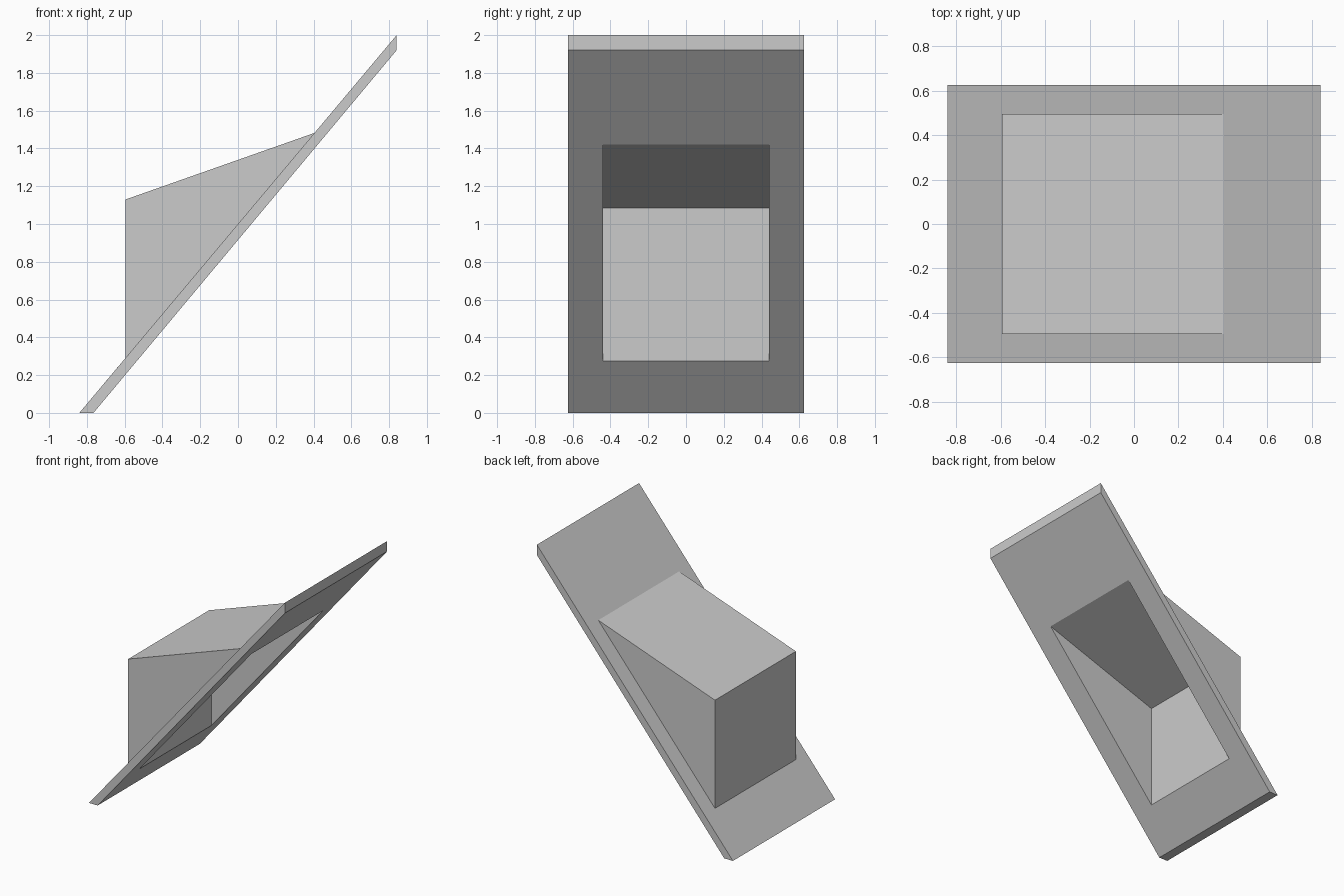
import bpy
import bmesh

cube = bpy.data.objects.get("Cube")
if cube:
    bpy.data.objects.remove(cube, do_unlink=True)

grey = bpy.data.materials.new("light grey")
grey.use_nodes = True
colour = (0.6, 0.6, 0.6, 1)
grey.diffuse_color = colour
grey.node_tree.nodes["Principled BSDF"].inputs["Base Color"].default_value = colour


def prism(name, profile, half_width):
    """Extrude an x-z outline evenly to both sides along y."""
    bm = bmesh.new()
    face = bm.faces.new([bm.verts.new((x, -half_width, z)) for x, z in profile])
    side = bmesh.ops.extrude_face_region(bm, geom=[face])["geom"]
    verts = [v for v in side if isinstance(v, bmesh.types.BMVert)]
    bmesh.ops.translate(bm, verts=verts, vec=(0, 2 * half_width, 0))
    bmesh.ops.recalc_face_normals(bm, faces=bm.faces)
    mesh = bpy.data.meshes.new(name)
    bm.to_mesh(mesh)
    bm.free()
    mesh.materials.append(grey)
    obj = bpy.data.objects.new(name, mesh)
    bpy.context.collection.objects.link(obj)
    return obj


def roof_z(x):
    return 2 * (x + 0.84) / 1.68


# Sloping roof slab with a plumb top end and a level foot
slab = prism("roof_slab", [(-0.84, 0), (-0.765, 0), (0.84, 1.92), (0.84, 2)], 0.625)

# Dormer standing on the slab
front, back = -0.595, 0.405
dormer = prism("dormer", [(front, roof_z(front)), (back, roof_z(back)), (front, 1.13)], 0.495)

# Room inside the dormer, cut through both parts from below
inner, ceiling, slope = -0.535, 1.085, 0.351
far = 0.7
room = prism("room_cutter", [(inner, 0.1), (far, 0.1), (far, ceiling + slope * (far - inner)),
                             (inner, ceiling)], 0.44)
room.hide_render = True

for part in (slab, dormer):
    cut = part.modifiers.new("room", "BOOLEAN")
    cut.operation = "DIFFERENCE"
    cut.solver = "EXACT"
    cut.object = room
    bpy.context.view_layer.objects.active = part
    bpy.ops.object.modifier_apply(modifier=cut.name)

bpy.data.objects.remove(room, do_unlink=True)
